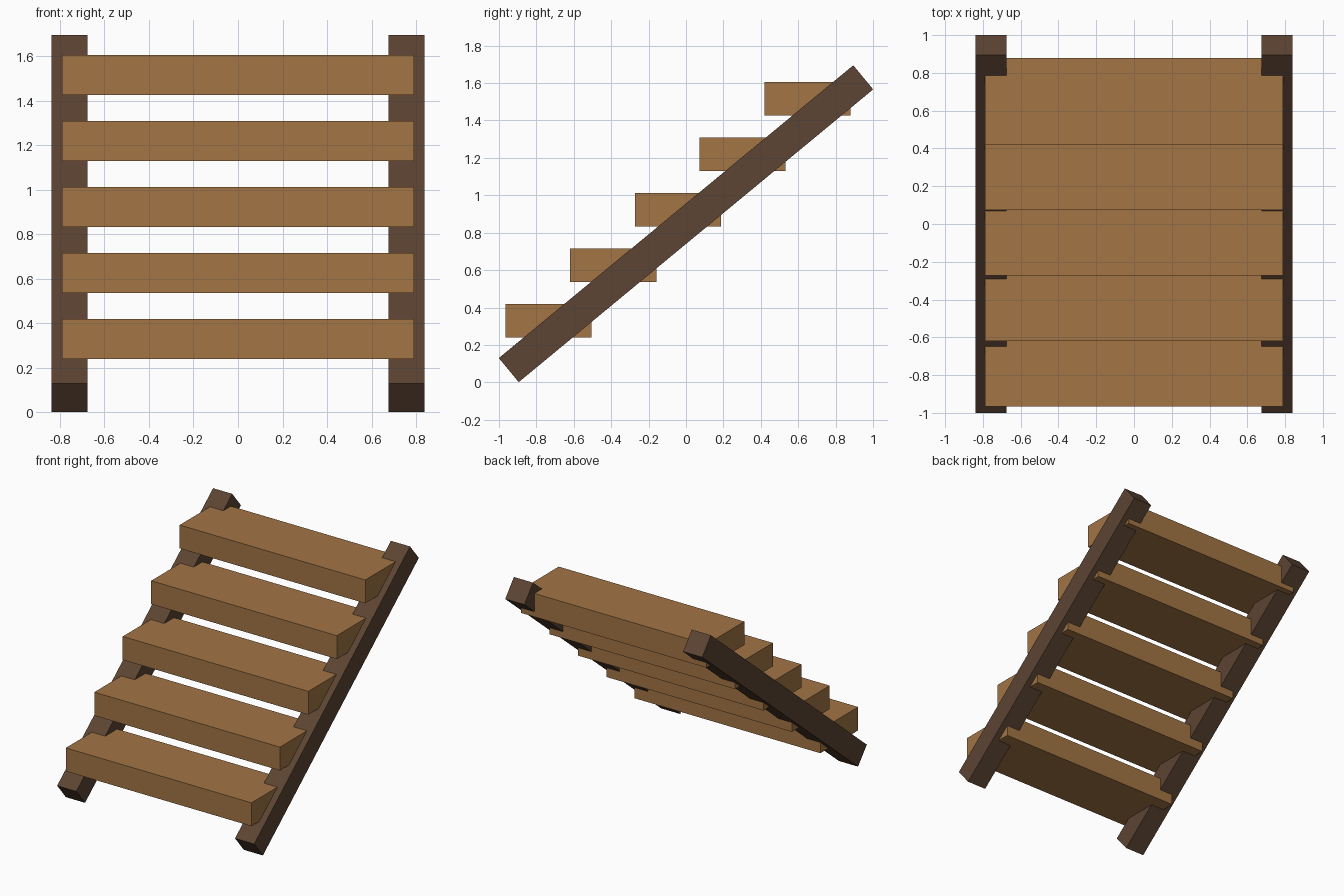
import bpy, math

if "Cube" in bpy.data.objects:
    bpy.data.objects.remove(bpy.data.objects["Cube"])


def material(name, rgb):
    m = bpy.data.materials.new(name)
    m.diffuse_color = (*rgb, 1)
    m.use_nodes = True
    m.node_tree.nodes["Principled BSDF"].inputs["Base Color"].default_value = m.diffuse_color
    return m


def box(name, centre, size, mat, tilt=0.0):
    bpy.ops.mesh.primitive_cube_add(size=1, location=centre, rotation=(tilt, 0, 0))
    ob = bpy.context.object
    ob.name = name
    ob.scale = size
    ob.data.materials.append(mat)
    return ob


dark_wood = material("dark_wood", (0.107, 0.058, 0.033))
light_wood = material("light_wood", (0.36, 0.178, 0.06))

# Sloping side rails
slope = math.atan2(1.565, 1.895)
for side, x in (("left", -0.757), ("right", 0.757)):
    box(f"{side}_stringer", (x, 0, 0.848), (0.163, 2.458, 0.167), dark_wood, slope)

# Evenly rising treads
for i in range(5):
    box(f"tread_{i + 1}", (0, -0.735 + 0.346 * i, 0.33 + 0.2965 * i),
        (1.58, 0.46, 0.18), light_wood)
